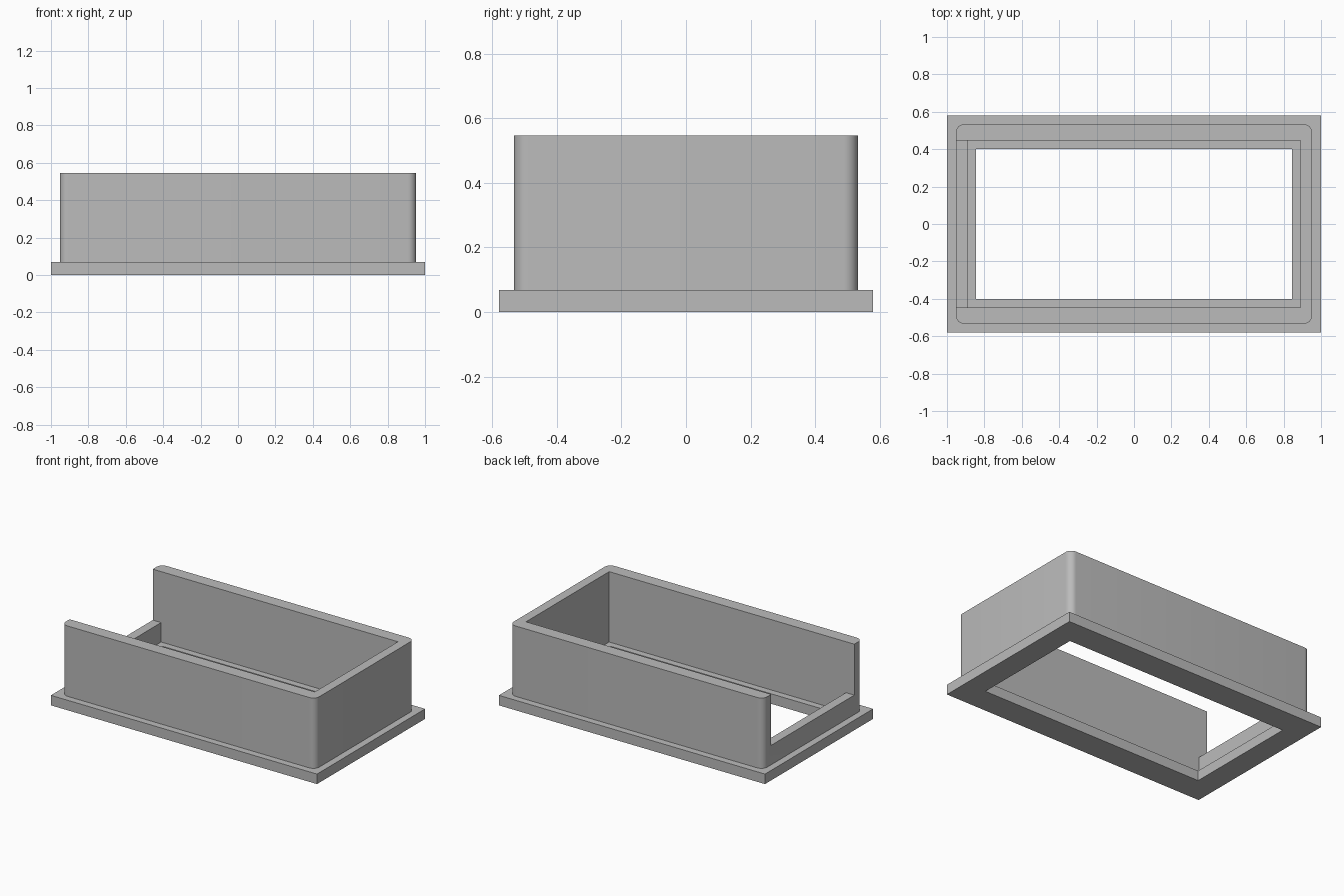
import bpy
import bmesh

cube = bpy.data.objects.get("Cube")
if cube:
    bpy.data.objects.remove(cube, do_unlink=True)

FLANGE_TOP = 0.068
SILL_TOP = 0.20
WALL_TOP = 0.546

grey = bpy.data.materials.new("plain grey")
grey.use_nodes = True
color = (0.5, 0.5, 0.5, 1)
grey.diffuse_color = color
grey.node_tree.nodes["Principled BSDF"].inputs["Base Color"].default_value = color


def box(name, low, high, radius=0):
    """Box between two corners, with optional rounded vertical edges."""
    bm = bmesh.new()
    bmesh.ops.create_cube(bm, size=1)
    for v in bm.verts:
        v.co = [(a + b) / 2 + c * (b - a) for a, b, c in zip(low, high, v.co)]
    if radius:
        upright = [e for e in bm.edges
                   if abs(e.verts[0].co.z - e.verts[1].co.z) > 0.01]
        bmesh.ops.bevel(bm, geom=upright, offset=radius, segments=8,
                        profile=0.5, affect='EDGES')
    mesh = bpy.data.meshes.new(name)
    bm.to_mesh(mesh)
    bm.free()
    obj = bpy.data.objects.new(name, mesh)
    mesh.materials.append(grey)
    bpy.context.collection.objects.link(obj)
    return obj


def cut(obj, low, high):
    """Remove a box-shaped opening from a part."""
    cutter = box("cutter", low, high)
    cutter.hide_render = True
    mod = obj.modifiers.new("opening", 'BOOLEAN')
    mod.operation = 'DIFFERENCE'
    mod.solver = 'EXACT'
    mod.object = cutter
    bpy.context.view_layer.objects.active = obj
    bpy.ops.object.modifier_apply(modifier=mod.name)
    bpy.data.objects.remove(cutter, do_unlink=True)


# Flat rectangular flange with a window through it
flange = box("base_flange", (-1, -0.58, 0), (1, 0.58, FLANGE_TOP))
cut(flange, (-0.845, -0.4, -1), (0.845, 0.4, 1))

# Rounded wall, hollow inside, lowered to a sill at the -x end
wall = box("surrounding_wall", (-0.953, -0.533, FLANGE_TOP),
           (0.953, 0.533, WALL_TOP), radius=0.045)
cut(wall, (-0.89, -0.446, -1), (0.89, 0.446, 1))
cut(wall, (-1.2, -0.446, SILL_TOP), (-0.8, 0.446, 1))

# Smooth the rounded corners only
bpy.ops.object.select_all(action='DESELECT')
wall.select_set(True)
bpy.context.view_layer.objects.active = wall
bpy.ops.object.shade_smooth_by_angle()
